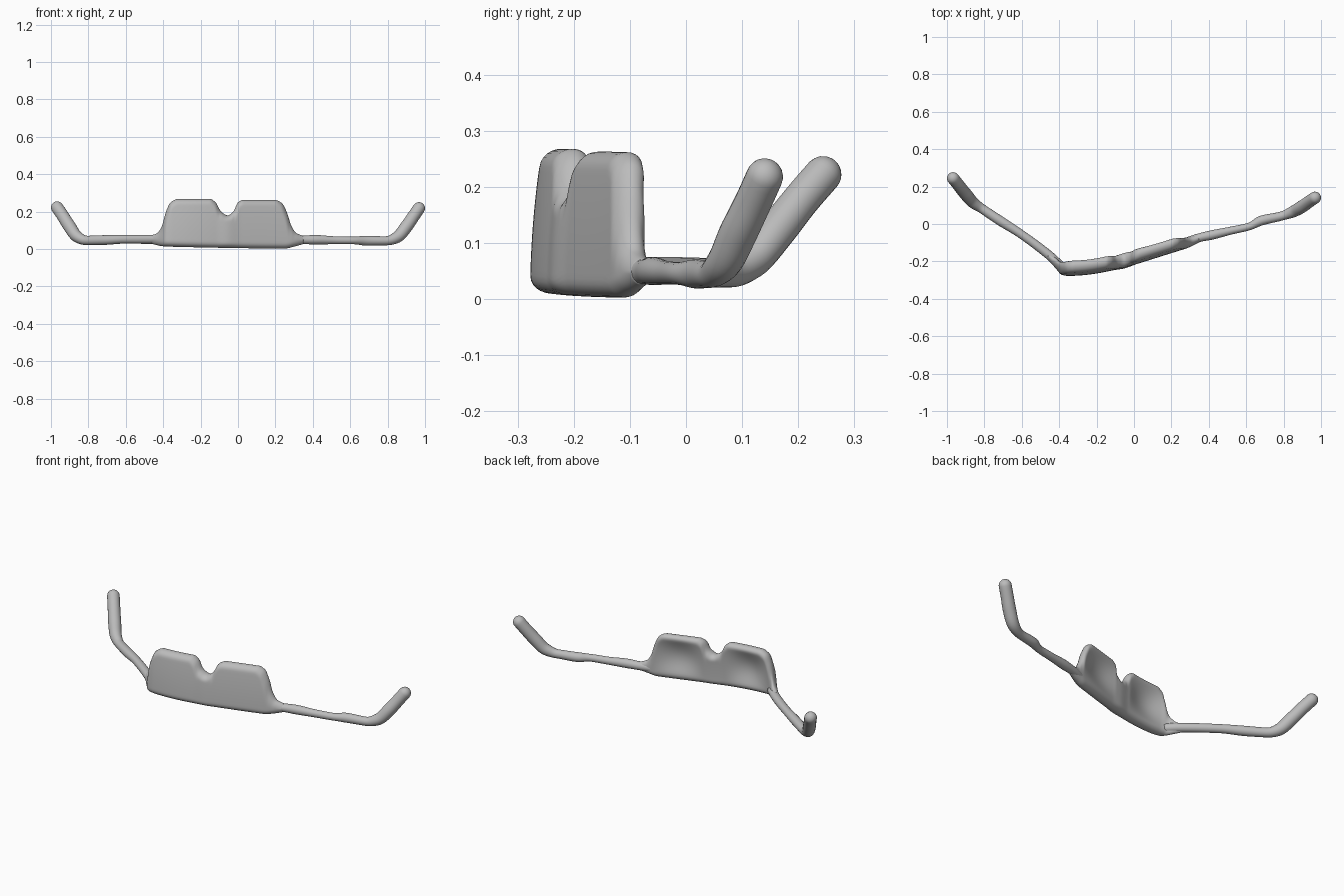
import bpy, bmesh, math
from mathutils import Vector

cube = bpy.data.objects.get("Cube")
if cube:
    bpy.data.objects.remove(cube, do_unlink=True)

grey = bpy.data.materials.new("plain grey")
grey.use_nodes = True
grey.diffuse_color = (0.5, 0.5, 0.5, 1)
bsdf = next(n for n in grey.node_tree.nodes if n.type == 'BSDF_PRINCIPLED')
bsdf.inputs["Base Color"].default_value = (0.5, 0.5, 0.5, 1)
bsdf.inputs["Roughness"].default_value = 0.7


def interp(pts, x):
    """Smooth monotone interpolation through (x, value) points."""
    x = min(max(x, pts[0][0]), pts[-1][0])
    sec = [(b[1] - a[1]) / (b[0] - a[0]) for a, b in zip(pts, pts[1:])]
    tan = [sec[0]] + [2 * p * q / (p + q) if p * q > 0 else 0
                      for p, q in zip(sec, sec[1:])] + [sec[-1]]
    i = max(k for k in range(len(sec)) if pts[k][0] <= x)
    h = pts[i + 1][0] - pts[i][0]
    t = (x - pts[i][0]) / h
    return ((2*t**3 - 3*t*t + 1) * pts[i][1] + (t**3 - 2*t*t + t) * h * tan[i]
            + (3*t*t - 2*t**3) * pts[i + 1][1] + (t**3 - t*t) * h * tan[i + 1])


def loft(name, rings):
    """Skin a list of equal-length closed rings and cap both ends."""
    bm = bmesh.new()
    rows = [[bm.verts.new(p) for p in ring] for ring in rings]
    n = len(rows[0])
    for a, b in zip(rows, rows[1:]):
        for k in range(n):
            bm.faces.new((a[k], a[(k + 1) % n], b[(k + 1) % n], b[k]))
    bm.faces.new(rows[0])
    bm.faces.new(rows[-1])
    bmesh.ops.remove_doubles(bm, verts=bm.verts, dist=1e-5)
    bmesh.ops.recalc_face_normals(bm, faces=bm.faces)
    mesh = bpy.data.meshes.new(name)
    bm.to_mesh(mesh)
    bm.free()
    mesh.materials.append(grey)
    mesh.shade_smooth()
    obj = bpy.data.objects.new(name, mesh)
    bpy.context.collection.objects.link(obj)
    return obj


# Lens front: outline heights, centre line and half thickness along x
TOP = [(-0.46, .075), (-.435, .083), (-.41, .115), (-.385, .2), (-.36, .25),
       (-.32, .268), (-.15, .268), (-.12, .25), (-.09, .2), (-.055, .18),
       (-.025, .2), (0, .25), (.03, .263), (.2, .262), (.235, .245),
       (.26, .2), (.285, .125), (.31, .087), (.35, .07)]
BOTTOM = [(-.46, .028), (-.4, .015), (-.3, .011), (.25, .003), (.3, .013), (.35, .027)]
CENTRE = [(-.46, -.167), (-.42, -.205), (-.385, -.238), (-.35, -.243),
          (.28, -.1), (.35, -.075)]
HALF = [(-.46, .024), (-.38, .033), (-.12, .033), (-.05, .038), (.02, .033),
        (.26, .03), (.35, .022)]
LENSES = [(-.25, .13), (.13, .14)]      # centre x, half width


def front_section(x):
    zb, zt, yc, half = (interp(c, x) for c in (BOTTOM, TOP, CENTRE, HALF))
    h = zt - zb
    slope = (interp(TOP, x + .004) - interp(TOP, x - .004)) / .008
    steep = math.sqrt(1 + slope * slope)
    front, back = [], []
    steps = 26
    for k in range(steps + 1):
        v = (1 - math.cos(math.pi * k / steps)) / 2
        z = zb + h * v
        # rounded rim, measured square to the outline
        d = min(v * h, (1 - v) * h / steep)
        edge = half * math.sqrt(max(0, 1 - (1 - min(d / .03, 1)) ** 2))
        lean = .02 * (z / .26) ** 2 - .002
        # shallow hollow behind each lens
        dish = 0
        for cx, w in LENSES:
            u, s = (x - cx) / w, (z - .145) / .11
            if abs(u) < 1 and abs(s) < 1:
                dish += .024 * (1 - u * u) ** 1.5 * (1 - s * s) ** 1.5
        front.append(Vector((x, yc + lean - edge, z)))
        back.append(Vector((x, yc + lean + edge - dish, z)))
    return front + back[-2:0:-1]


loft("lens_front", [front_section(-.46 + .81 * i / 110) for i in range(111)])


def arm(name, path):
    """Round arm through (x, y, z, radius) stations with a domed tip."""
    length = [0]
    for a, b in zip(path, path[1:]):
        length.append(length[-1] + (Vector(b[:3]) - Vector(a[:3])).length)
    tracks = [[(l, p[c]) for l, p in zip(length, path)] for c in range(4)]
    count = 60
    stations = [[interp(t, length[-1] * i / count) for t in tracks]
                for i in range(count + 1)]
    pts = [Vector(s[:3]) for s in stations]
    radii = [s[3] for s in stations]
    dirs = [(pts[min(i + 1, count)] - pts[max(i - 1, 0)]).normalized()
            for i in range(count + 1)]
    tip, r = pts[-1].copy(), radii[-1]
    for k in range(1, 8):
        a = math.pi / 2 * k / 7.3
        pts.append(tip + dirs[count] * r * math.sin(a))
        radii.append(r * math.cos(a))
        dirs.append(dirs[count])
    rings = []
    side = Vector((0, 1, 0))
    for p, rad, d in zip(pts, radii, dirs):
        side = (side - d * side.dot(d)).normalized()
        up = d.cross(side)
        rings.append([p + rad * (side * math.cos(t) + up * math.sin(t))
                      for t in (2 * math.pi * k / 20 for k in range(20))])
    return loft(name, rings)


# Side arms, each rising to a bent ear tip
arm("right_arm", [(-.39, -.225, .05, .024), (-.45, -.17, .052, .024),
                  (-.61, -.05, .052, .023), (-.72, .02, .048, .026),
                  (-.81, .08, .046, .025), (-.86, .115, .066, .031),
                  (-.9, .16, .12, .034), (-.94, .21, .183, .033),
                  (-.967, .244, .222, .033)])
arm("left_arm", [(.26, -.105, .045, .025), (.35, -.073, .049, .023),
                 (.41, -.06, .05, .025), (.52, -.035, .047, .021),
                 (.62, -.012, .046, .02), (.68, .018, .045, .026),
                 (.79, .043, .044, .024), (.85, .066, .063, .031),
                 (.9, .094, .12, .034), (.94, .122, .178, .033),
                 (.967, .14, .218, .033)])
